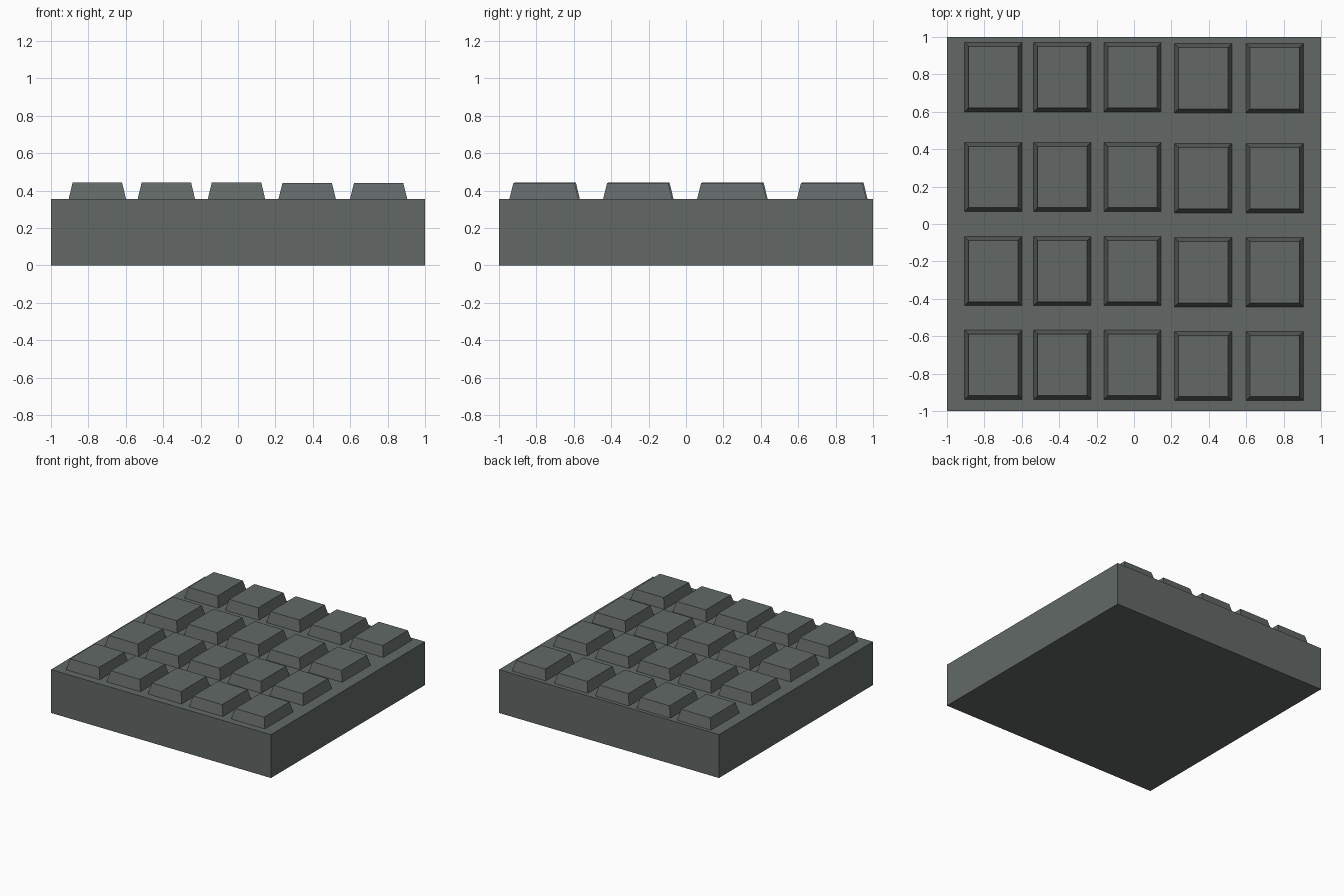
import bpy, bmesh

if "Cube" in bpy.data.objects:
    bpy.data.objects.remove(bpy.data.objects["Cube"])

BASE_TOP = 0.356

grey = bpy.data.materials.new("dark slate grey")
grey.diffuse_color = (0.122, 0.141, 0.136, 1)
grey.use_nodes = True
grey.node_tree.nodes["Principled BSDF"].inputs["Base Color"].default_value = grey.diffuse_color


def tapered_block(name, x, y, sx, sy, z0, z1, inset=0.0, bottom=True):
    """Box whose top is inset on all four sides."""
    bm = bmesh.new()
    rings = []
    for z, d in ((z0, 0.0), (z1, inset)):
        hx, hy = sx / 2 - d, sy / 2 - d
        rings.append([bm.verts.new((x + i * hx, y + j * hy, z))
                      for i, j in ((-1, -1), (1, -1), (1, 1), (-1, 1))])
    low, high = rings
    bm.faces.new(high)
    if bottom:
        bm.faces.new(low[::-1])
    for k in range(4):
        n = (k + 1) % 4
        bm.faces.new((low[k], low[n], high[n], high[k]))
    mesh = bpy.data.meshes.new(name)
    bm.to_mesh(mesh)
    bm.free()
    mesh.materials.append(grey)
    obj = bpy.data.objects.new(name, mesh)
    bpy.context.collection.objects.link(obj)
    return obj


# square base slab
tapered_block("base_slab", 0, 0, 2, 2, 0, BASE_TOP)

# grid of raised studs; the two right columns sit slightly lower and forward
columns = (-0.752, -0.383, -0.008, 0.370, 0.752)
rows = (-0.753, -0.252, 0.251, 0.785)
for c, x in enumerate(columns):
    right = c >= 3
    for r, y in enumerate(rows):
        tapered_block(f"stud_{r + 1}_{c + 1}", x, y - (0.006 if right else 0),
                      0.306, 0.37, BASE_TOP, 0.440 if right else 0.444,
                      inset=0.021, bottom=False)
